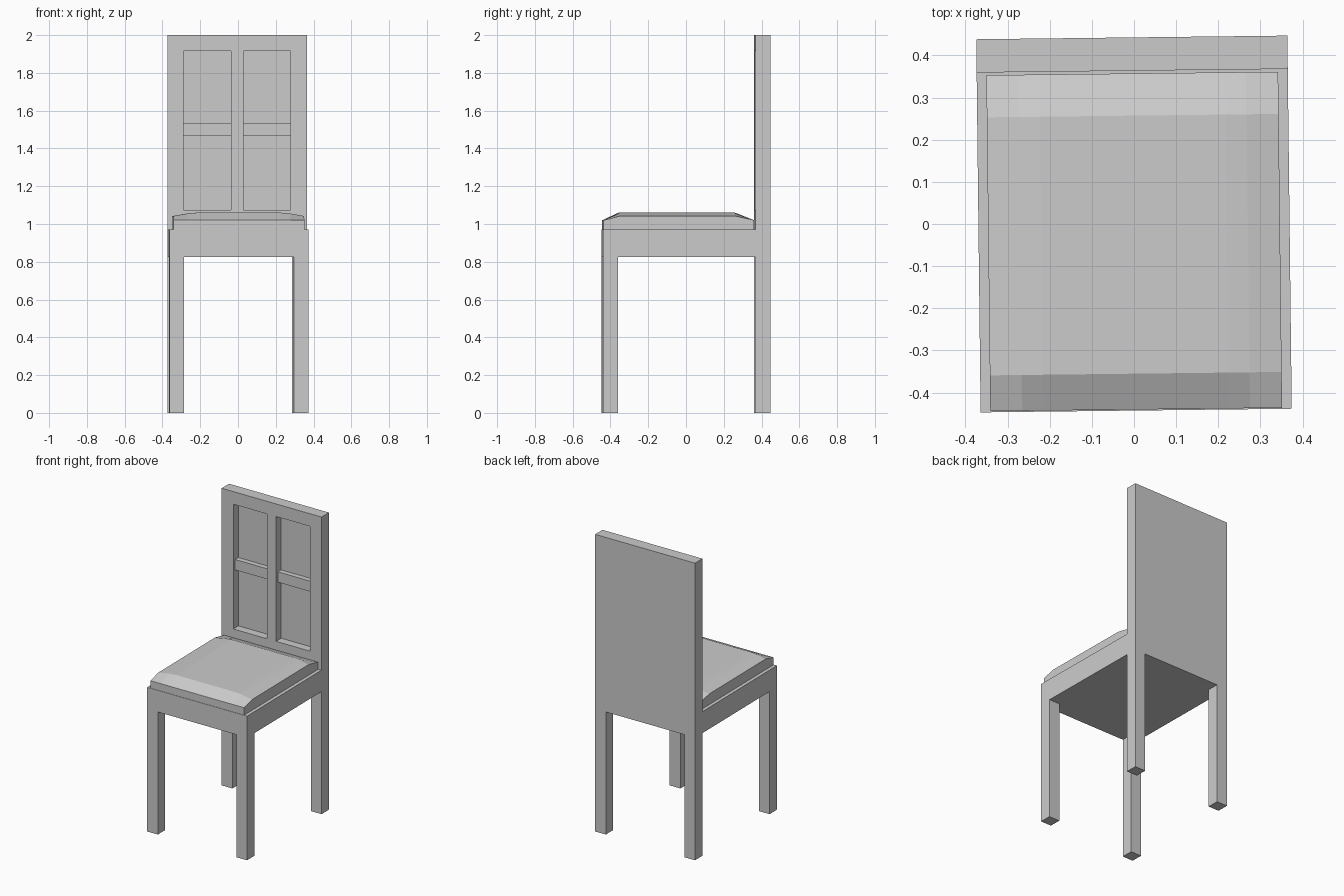
import bpy

if "Cube" in bpy.data.objects:
    bpy.data.objects.remove(bpy.data.objects["Cube"])

TURN = 0.0117          # the whole chair is turned slightly about z
W, D = 0.369, 0.4425   # half width, half depth
LEG = 0.079
SEAT_LOW, SEAT_TOP = 0.825, 0.97
BACK_FRONT = D - LEG


def add_mesh(name, verts, faces):
    mesh = bpy.data.meshes.new(name)
    mesh.from_pydata(verts, [], faces)
    obj = bpy.data.objects.new(name, mesh)
    obj.rotation_euler.z = TURN
    bpy.context.collection.objects.link(obj)
    return obj


def box(name, x, y, z):
    verts = [(a, b, c) for a in x for b in y for c in z]
    faces = [(0, 1, 3, 2), (4, 6, 7, 5), (0, 4, 5, 1),
             (2, 3, 7, 6), (0, 2, 6, 4), (1, 5, 7, 3)]
    return add_mesh(name, verts, faces)


# Four square legs
for side, sx in (("left", -1), ("right", 1)):
    x = sorted((sx * W, sx * (W - LEG)))
    box(f"front_leg_{side}", x, (-D, -D + LEG), (0, SEAT_LOW))
    box(f"back_leg_{side}", x, (BACK_FRONT, D), (0, SEAT_LOW))

# Solid seat base
box("seat_base", (-W, W), (-D, BACK_FRONT), (SEAT_LOW, SEAT_TOP))

# Backrest with two recessed panels, each crossed by a bar
back = box("backrest", (-W, W), (BACK_FRONT, D), (SEAT_LOW, 2.0))
for side, sx in (("left", -1), ("right", 1)):
    x = sorted((sx * 0.033, sx * 0.283))
    cutter = box(f"recess_cutter_{side}", x,
                 (BACK_FRONT - 0.1, BACK_FRONT + 0.055), (1.075, 1.915))
    cutter.hide_render = True
    cutter.hide_viewport = True
    mod = back.modifiers.new(f"recess_{side}", 'BOOLEAN')
    mod.operation = 'DIFFERENCE'
    mod.solver = 'EXACT'
    mod.object = cutter
    box(f"back_crossbar_{side}", x,
        (BACK_FRONT + 0.02, BACK_FRONT + 0.055), (1.465, 1.535))

# Cushion: crowned top that slopes down to the front and back edges
cols = [(-0.346, 1.042), (-0.27, 1.056), (-0.22, 1.06),
        (0.22, 1.06), (0.27, 1.056), (0.346, 1.042)]
rows = [(-0.440, False), (-0.355, True), (0.257, True), (0.357, False)]
n, m = len(cols), len(rows)
verts = [(x, y, z if crowned else 1.02) for y, crowned in rows for x, z in cols]
faces = [(j * n + i, j * n + i + 1, (j + 1) * n + i + 1, (j + 1) * n + i)
         for j in range(m - 1) for i in range(n - 1)]
rim = ([i for i in range(n)] + [j * n + n - 1 for j in range(1, m)]
       + [(m - 1) * n + i for i in range(n - 2, -1, -1)]
       + [j * n for j in range(m - 2, 0, -1)])
base = len(verts)
verts += [(verts[k][0], verts[k][1], SEAT_TOP) for k in rim]
r = len(rim)
for k in range(r):
    q = (k + 1) % r
    faces.append((rim[q], rim[k], base + k, base + q))
faces.append(tuple(base + k for k in reversed(range(r))))
add_mesh("cushion", verts, faces)
